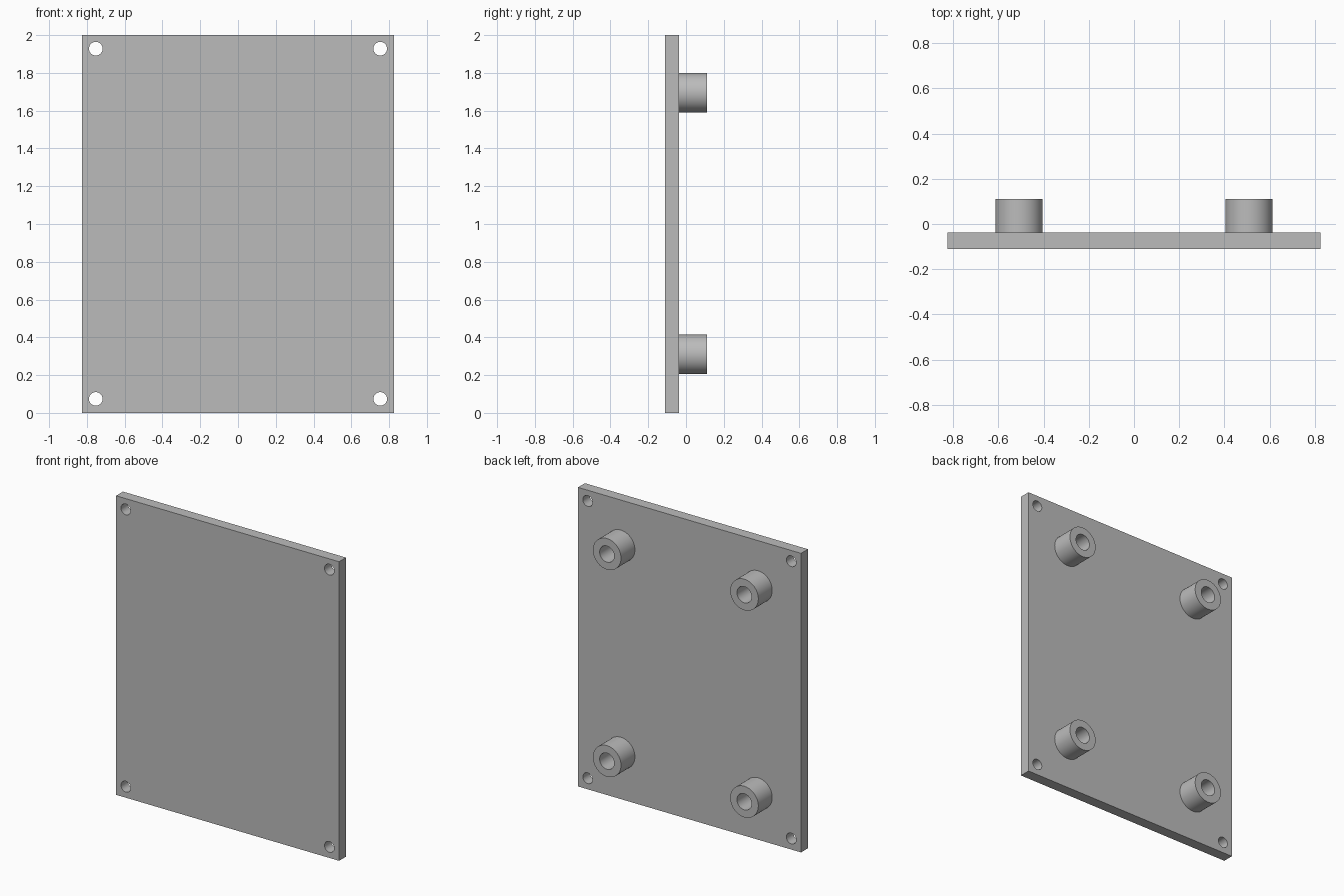
import bpy, bmesh, math
from mathutils import Matrix, Vector

if "Cube" in bpy.data.objects:
    bpy.data.objects.remove(bpy.data.objects["Cube"], do_unlink=True)

WIDTH, HEIGHT = 1.65, 2.0
FRONT, PLATE_BACK, BOSS_BACK = -0.11, -0.037, 0.11
SEGMENTS = 64

grey = bpy.data.materials.new("plain grey")
grey.use_nodes = True
colour = (0.5, 0.5, 0.5, 1)
grey.diffuse_color = colour
grey.node_tree.nodes["Principled BSDF"].inputs["Base Color"].default_value = colour


def add_object(name, bm):
    mesh = bpy.data.meshes.new(name)
    bmesh.ops.recalc_face_normals(bm, faces=bm.faces)
    bm.to_mesh(mesh)
    bm.free()
    mesh.materials.append(grey)
    obj = bpy.data.objects.new(name, mesh)
    bpy.context.collection.objects.link(obj)
    return obj


def smooth(obj):
    bpy.ops.object.select_all(action='DESELECT')
    obj.select_set(True)
    bpy.context.view_layer.objects.active = obj
    bpy.ops.object.shade_smooth_by_angle(angle=math.radians(30))


def corners(x, low, high):
    return [(side + "_" + level, sx * x, z)
            for side, sx in (("left", 1), ("right", -1))
            for level, z in (("lower", low), ("upper", high))]


# Flat plate
bm = bmesh.new()
thickness = PLATE_BACK - FRONT
bmesh.ops.create_cube(bm, size=1, matrix=Matrix.Translation(
    (0, (FRONT + PLATE_BACK) / 2, HEIGHT / 2)) @ Matrix.Diagonal((WIDTH, thickness, HEIGHT, 1)))
plate = add_object("plate", bm)

# Screw holes through the four corners
bm = bmesh.new()
for _, x, z in corners(0.753, 0.074, 1.928):
    bmesh.ops.create_cone(bm, cap_ends=True, segments=SEGMENTS, radius1=0.036, radius2=0.036,
                          depth=thickness * 3, matrix=Matrix.Translation(
                              (x, (FRONT + PLATE_BACK) / 2, z)) @ Matrix.Rotation(math.pi / 2, 4, 'X'))
cutter = add_object("hole_cutter", bm)
cutter.hide_render = True
cut = plate.modifiers.new("corner holes", 'BOOLEAN')
cut.operation, cut.solver, cut.object = 'DIFFERENCE', 'EXACT', cutter
smooth(plate)
bpy.ops.object.modifier_apply(modifier=cut.name)
bpy.data.objects.remove(cutter, do_unlink=True)
smooth(plate)

# Hollow round standoffs on the back, turned from a profile
for label, x, z in corners(0.508, 0.31, 1.695):
    bm = bmesh.new()
    centre = Vector((x, 0, z))
    profile = [(0.054, PLATE_BACK), (0.054, BOSS_BACK), (0.104, BOSS_BACK), (0.104, PLATE_BACK)]
    verts = [bm.verts.new(centre + Vector((r, y, 0))) for r, y in profile]
    edges = [bm.edges.new(pair) for pair in zip(verts, verts[1:])]
    bmesh.ops.spin(bm, geom=verts + edges, cent=centre, axis=(0, 1, 0),
                   angle=math.tau, steps=SEGMENTS, use_merge=True)
    bmesh.ops.remove_doubles(bm, verts=bm.verts, dist=0.0001)
    smooth(add_object(label + "_standoff", bm))
